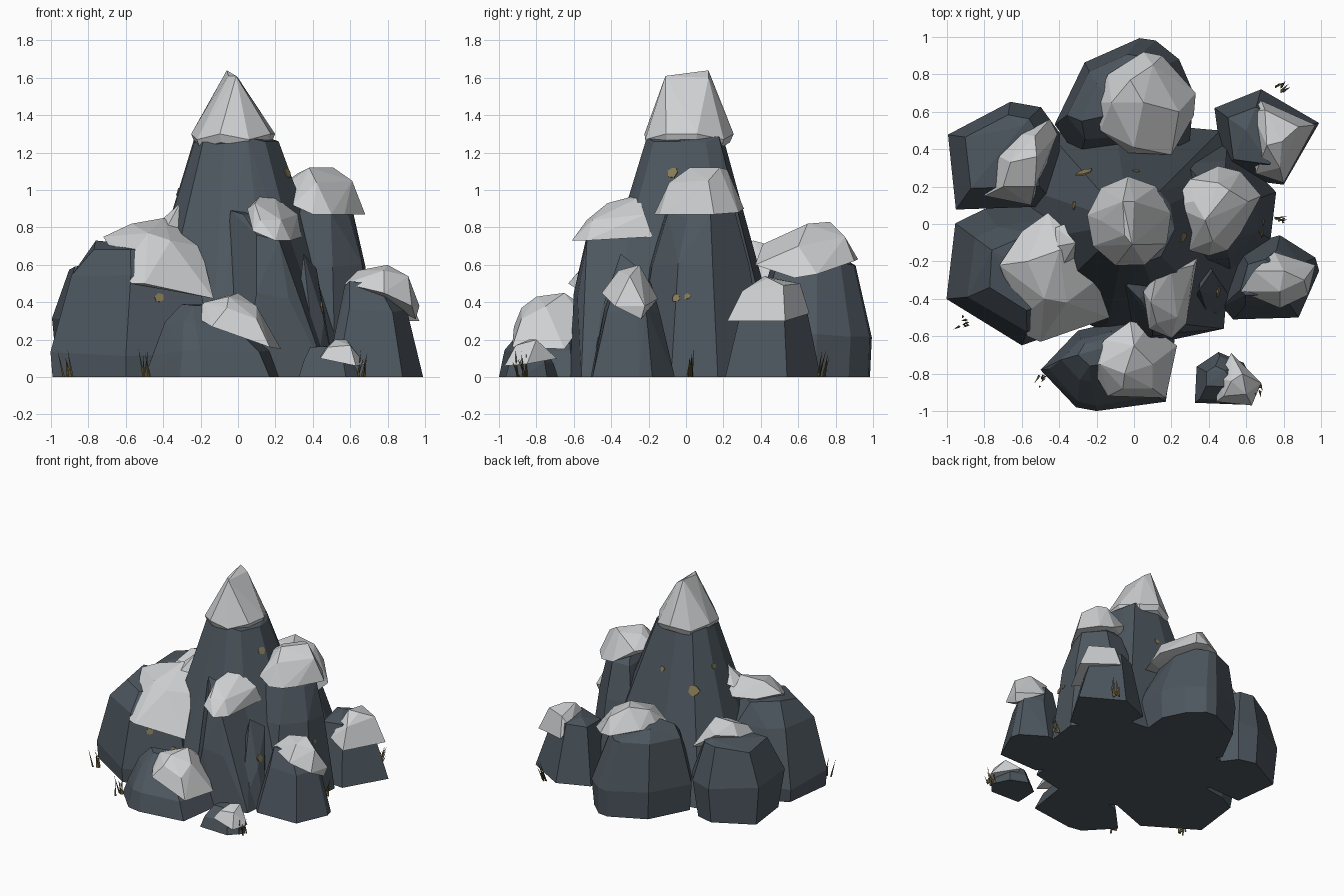
import bpy, bmesh, math, random
from mathutils import Vector

random.seed(4)


def material(name, rgb):
    m = bpy.data.materials.new(name)
    m.diffuse_color = (*rgb, 1)
    return m


ROCK = material("slate rock", (0.075, 0.095, 0.115))
SNOW = material("snow", (0.62, 0.63, 0.64))
GRASS = material("dry grass", (0.13, 0.105, 0.045))
LICHEN = material("lichen", (0.26, 0.21, 0.095))


def finish(name, bm, mat):
    bmesh.ops.recalc_face_normals(bm, faces=bm.faces[:])
    me = bpy.data.meshes.new(name)
    bm.to_mesh(me)
    bm.free()
    me.materials.append(mat)
    ob = bpy.data.objects.new(name, me)
    bpy.context.collection.objects.link(ob)
    return ob


def hull(name, points, mat):
    """Faceted solid wrapped around a handful of points."""
    bm = bmesh.new()
    for p in points:
        bm.verts.new(p)
    res = bmesh.ops.convex_hull(bm, input=bm.verts[:])
    loose = {v for v in res["geom_interior"] + res["geom_unused"]
             if isinstance(v, bmesh.types.BMVert) and not v.link_faces}
    bmesh.ops.delete(bm, geom=list(loose), context='VERTS')
    bmesh.ops.dissolve_limit(bm, angle_limit=math.radians(5),
                             verts=bm.verts[:], edges=bm.edges[:])
    return finish(name, bm, mat)


def rock(name, outline, rings, extra=()):
    """Boulder: ground outline repeated as (z, scale, dx, dy) rings."""
    cx = (min(p[0] for p in outline) + max(p[0] for p in outline)) / 2
    cy = (min(p[1] for p in outline) + max(p[1] for p in outline)) / 2
    pts = list(extra)
    for z, s, dx, dy in rings:
        for x, y in outline:
            k = s * random.uniform(0.97, 1.02) if z else s
            zz = z + random.uniform(-0.02, 0.02) if z else 0
            pts.append((cx + dx + (x - cx) * k, cy + dy + (y - cy) * k, zz))
    return hull(name, pts, ROCK)


# Central peak
peak = rock("central_peak",
            [(-.62, -.1), (-.48, -.42), (-.15, -.58), (.2, -.6), (.47, -.5),
             (.68, -.1), (.62, .3), (.46, .5), (-.1, .55), (-.45, .48), (-.62, .2)],
            [(0, 1, 0, 0), (1.27, .35, -.04, .02)])

# Peak snow cap: faceted rim rising to a short slanted ridge
cap = [(-.06, .12, 1.64), (-.01, -.11, 1.61), (-.05, -.06, 1.61), (0, .12, 1.6),
       (-.18, .02, 1.42), (.08, .0, 1.46)]
for i in range(9):
    a = math.tau * i / 9 + .2
    for r, z in ((.245, 1.285), (.225, 1.24)):
        cap.append((-.025 + r * .93 * math.cos(a), .01 + r * math.sin(a),
                    z + .015 * (-1) ** i))
hull("peak_snow", cap, SNOW)

# Large left boulder
left = rock("left_boulder",
            [(-1, -.4), (-.95, 0), (-.8, .08), (-.48, .13), (-.15, -.12), (-.14, -.48),
             (-.6, -.65)],
            [(0, .98, 0, 0), (.12, 1, 0, 0), (.54, .78, .02, -.02), (.68, .5, .01, -.01)],
            [(-.76, -.14, .73), (-.62, -.4, .63), (-.55, -.05, .7)])
hull("left_snow",
     [(-.72, -.22, .75), (-.6, -.04, .74), (-.46, .06, .76), (-.4, -.14, .85),
      (-.57, -.2, .82), (-.58, -.48, .64), (-.57, -.6, .5), (-.5, -.63, .5),
      (-.13, -.5, .42), (-.2, -.3, .7), (-.36, -.42, .73), (-.27, -.12, .8),
      (-.48, -.4, .77)], SNOW)
hull("left_snow_spur",
     [(-.42, -.12, .83), (-.31, -.1, .93), (-.28, -.09, .91), (-.28, -.18, .76),
      (-.42, -.02, .8), (-.3, .03, .84), (-.38, -.22, .8)], SNOW)

# Tall right shoulder
right = rock("right_shoulder",
             [(.18, -.3), (.52, -.28), (.73, -.08), (.76, .17), (.5, .44), (.2, .42)],
             [(0, 1, 0, 0), (.6, .74, .0, 0), (.86, .5, 0, .01), (.98, .22, -.02, .02)],
             [(.64, .12, .76)])
hull("right_shoulder_snow",
     [(.68, .15, .87), (.57, -.05, .87), (.5, -.14, .87), (.4, -.17, .87),
      (.29, -.14, .92), (.2, .1, 1), (.3, .24, 1), (.45, .31, .9), (.57, .28, .88),
      (.32, .12, 1.09), (.45, .22, 1.11), (.51, .18, 1.12), (.38, .02, 1.12),
      (.61, .12, 1.05), (.42, -.09, 1.04), (.24, .04, .99)], SNOW)

# Narrow front ledge leaning on the peak
hull("front_ledge",
     [(-.12, -.4, 0), (.02, -.62, 0), (.2, -.62, 0), (.48, -.56, 0), (.52, -.1, 0),
      (0, -.1, 0), (.1, -.6, .45), (.27, -.58, .42), (.1, -.53, .76),
      (.22, -.53, .73), (.27, -.22, .83), (-.04, -.33, .89), (.03, -.4, .87),
      (.05, -.2, .9)], ROCK)
hull("front_ledge_snow",
     [(.08, -.56, .78), (.2, -.61, .73), (.28, -.53, .73), (.34, -.18, .75),
      (.05, -.36, .9), (.12, -.27, .97), (.2, -.25, .96), (.09, -.42, .93),
      (.32, -.22, .87), (.23, -.5, .84), (.12, -.53, .84)], SNOW)
# Thin fin beside the ledge
fin = hull("front_fin",
           [(.28, -.5, 0), (.42, -.57, 0), (.52, -.4, 0), (.36, -.15, 0), (.35, -.35, .66),
            (.42, -.25, .58), (.46, -.4, .3)], ROCK)

# Back boulder
rock("back_boulder",
     [(-.43, .53), (-.26, .86), (.03, 1), (.12, .99), (.24, .88), (.33, .7), (.3, .38),
      (-.3, .34)],
     [(0, .95, 0, 0), (.23, 1, 0, 0), (.6, .7, -.04, .01)],
     [(-.28, .55, .68), (-.2, .75, .69), (-.05, .6, .72)])
hull("back_snow",
     [(-.2, .65, .66), (-.14, .8, .68), (.05, .92, .63), (.15, .9, .62), (.33, .7, .55),
      (.32, .58, .53), (.2, .37, .6), (-.03, .38, .62), (-.18, .5, .66),
      (-.02, .77, .83), (-.12, .65, .79), (.05, .65, .82), (.1, .85, .75),
      (.24, .6, .7), (0, .41, .71)], SNOW)

# Back-left boulder
rock("back_left_boulder",
     [(-1, .48), (-.66, .66), (-.5, .62), (-.4, .48), (-.42, .1), (-.95, .08)],
     [(0, .88, 0, 0), (.3, 1, 0, 0), (.59, .68, 0, .02)], [(-.6, .52, .63)])
hull("back_left_snow",
     [(-.8, .15, .5), (-.55, .1, .48), (-.41, .48, .5), (-.45, .56, .54),
      (-.6, .48, .64), (-.72, .36, .62), (-.53, .47, .7), (-.66, .33, .71),
      (-.52, .36, .73), (-.7, .2, .65), (-.53, .2, .66)], SNOW)

# Back-right boulder
rock("back_right_boulder",
     [(.43, .62), (.68, .72), (.99, .54), (.8, .21), (.48, .25)],
     [(0, 1, 0, 0), (.44, .6, -.04, .01)], [(.6, .5, .48)])
hull("back_right_snow",
     [(.68, .66, .34), (.97, .53, .3), (.8, .22, .3), (.65, .27, .35), (.63, .6, .42),
      (.7, .61, .5), (.88, .52, .49), (.71, .42, .54), (.78, .3, .46), (.79, .44, .53)],
     SNOW)

# Front-right boulder
rock("front_right_boulder",
     [(.47, -.44), (.53, -.51), (.88, -.5), (.99, -.25), (.97, -.18), (.78, -.06),
      (.56, -.12)],
     [(0, 1, 0, 0), (.36, .66, 0, 0), (.5, .42, -.05, 0)])
hull("front_right_snow",
     [(.57, -.36, .5), (.97, -.22, .38), (.95, -.24, .31), (.93, -.38, .38),
      (.78, -.45, .45), (.75, -.15, .42), (.64, -.25, .57), (.8, -.25, .6),
      (.91, -.3, .54), (.78, -.36, .57)], SNOW)

# Front boulder
rock("front_boulder",
     [(-.5, -.78), (-.31, -.98), (-.2, -1), (.17, -.95), (.22, -.6), (0, -.5), (-.3, -.57)],
     [(0, 1, 0, 0), (.14, .87, -.01, 0), (.3, .53, -.06, .04), (.37, .28, -.08, .06)],
     [(-.3, -.7, .39)])
hull("front_snow",
     [(-.24, -.75, .33), (-.14, -.92, .27), (.17, -.93, .16), (.23, -.65, .15),
      (.08, -.54, .3), (-.02, -.52, .36), (-.16, -.62, .38), (-.18, -.75, .4),
      (0, -.65, .45), (-.05, -.8, .43), (.1, -.75, .38), (.1, -.88, .31),
      (-.06, -.88, .37)], SNOW)

# Small loose stone
rock("small_stone",
     [(.32, -.96), (.33, -.76), (.45, -.68), (.59, -.74), (.66, -.88), (.58, -.97)],
     [(0, .97, 0, 0), (.07, .82, 0, 0), (.15, .38, -.04, .01)])
hull("small_stone_snow",
     [(.44, -.95, .1), (.63, -.97, .06), (.68, -.85, .07), (.52, -.69, .1),
      (.45, -.82, .14), (.52, -.84, .2), (.58, -.8, .2), (.6, -.91, .17),
      (.48, -.92, .16)], SNOW)

# Dry grass tufts: thin tapering blades leaning outward
bm = bmesh.new()
for x, y in ((-.91, -.52), (-.5, -.84), (.65, -.88), (.78, .01), (.78, .72)):
    out = Vector((x, y, 0)).normalized()
    for i in range(6):
        b = Vector((x + random.uniform(-.025, .025), y + random.uniform(-.03, .03), 0))
        tip = b + out * random.uniform(0, .05) + Vector(
            (random.uniform(-.015, .015), random.uniform(-.015, .015),
             random.uniform(.08, .16)))
        ring = [bm.verts.new(b + Vector((.008 * math.cos(a), .008 * math.sin(a), 0)))
                for a in (0, 2.1, 4.2)]
        top = bm.verts.new(tip)
        for j in range(3):
            bm.faces.new((ring[j], ring[(j + 1) % 3], top))
        bm.faces.new(ring[::-1])
finish("grass_tufts", bm, GRASS)

# Lichen flakes laid onto the nearest rock face
for i, (host, p, r) in enumerate((
        (peak, (.25, -.06, 1.09), .034), (peak, (-.28, .32, .85), .046),
        (peak, (.02, .36, .97), .024), (peak, (-.36, .1, 1), .024),
        (left, (-.4, -.6, .43), .028), (left, (-.22, -.56, .32), .022),
        (fin, (.46, -.36, .37), .032),
        (right, (.75, -.09, .43), .024), (right, (.75, 0, .44), .02))):
    _, loc, nor, _ = host.closest_point_on_mesh(Vector(p))
    side = nor.orthogonal().normalized()
    up = nor.cross(side)
    disc = [loc + r * random.uniform(.7, 1.1) * (math.cos(a) * side + math.sin(a) * up)
            for a in (math.tau * k / 6 for k in range(6))]
    hull(f"lichen_{i + 1}", [q + nor * h for q in disc for h in (-.003, .005)], LICHEN)
